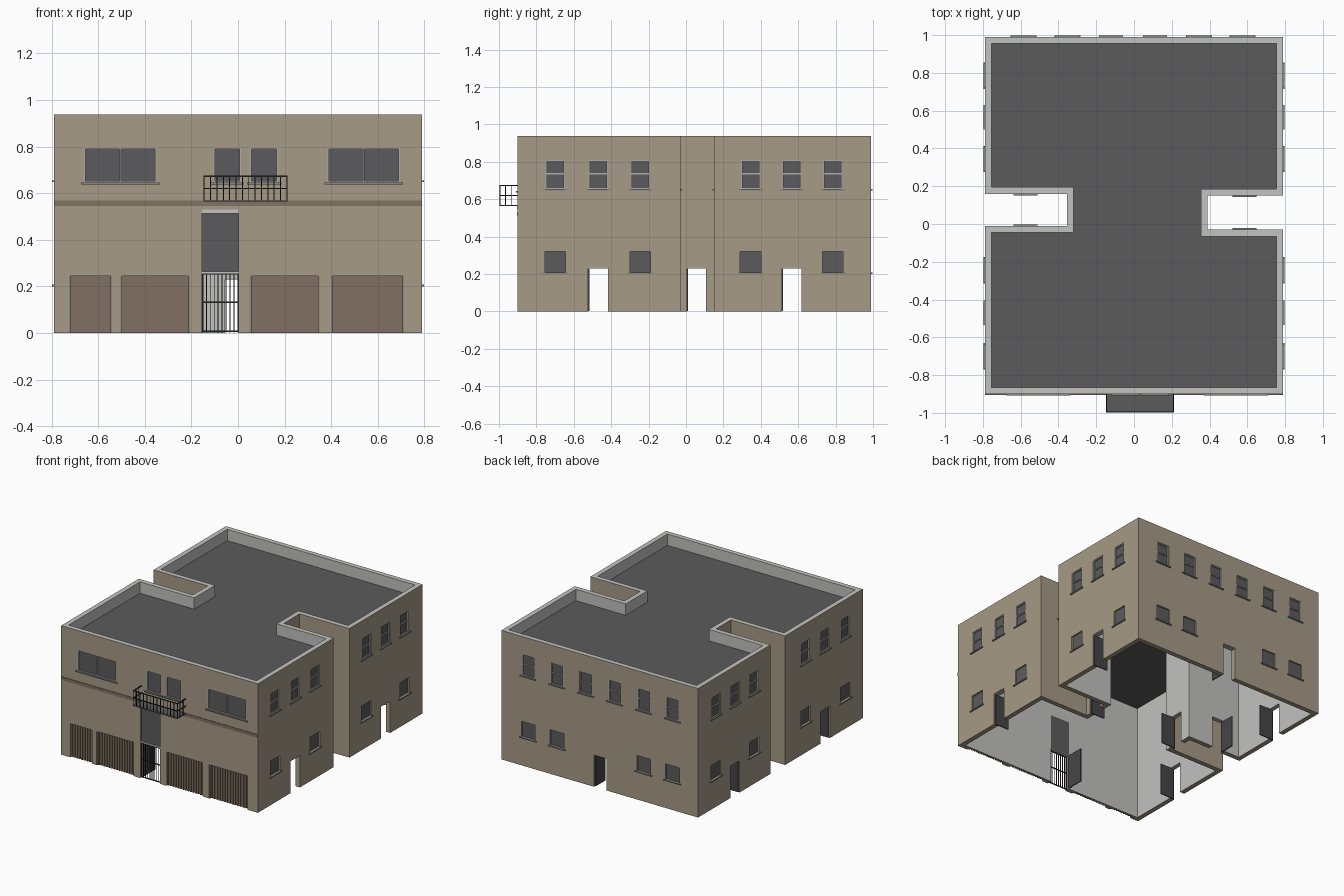
import bpy, bmesh
from mathutils import Vector

cube = bpy.data.objects.get("Cube")
if cube:
    bpy.data.objects.remove(cube)


def material(name, r, g, b):
    m = bpy.data.materials.new(name)
    m.use_nodes = True
    m.diffuse_color = (r, g, b, 1)
    m.node_tree.nodes["Principled BSDF"].inputs["Base Color"].default_value = (r, g, b, 1)
    return m


BEIGE = material("beige render", .38, .325, .24)
LIGHT = material("light plaster", .54, .54, .53)
ROOF = material("dark roof", .105, .105, .107)
GLASS = material("grey glass", .105, .105, .11)
FRAME = material("window frame grey", .42, .42, .42)
SILL = material("sill grey", .25, .25, .24)
BROWN = material("brown band", .23, .17, .13)
GARAGE = material("garage brown", .22, .16, .12)
IRON = material("black iron", .025, .025, .028)
DOOR = material("dark door", .06, .06, .065)

# Each wall: axis of its normal, position, outward sign
WALLS = {
    "front": (1, -.90, -1), "back": (1, .99, 1),
    "left": (0, .79, 1), "right": (0, -.79, -1),
    "left_notch": (0, .39, 1), "right_notch": (0, -.355, -1),
    "left_notch_front": (1, -.03, 1), "left_notch_back": (1, .15, -1),
    "right_notch_front": (1, -.01, 1), "right_notch_back": (1, .16, -1),
}
HEIGHT, THICK, ROOF_Z = .937, .035, .855
parts = {}


def box(name, mat, wall, u, z, d):
    """Box on a wall: u along it, z up, d outward from its face."""
    axis, pos, sign = WALLS[wall]
    across = [pos + sign * v for v in d]
    x, y = (across, u) if axis == 0 else (u, across)
    parts.setdefault(name, (mat, []))[1].append((x, y, z))


def build(name, mat, boxes):
    bm = bmesh.new()
    for b in boxes:
        lo = Vector([min(a) for a in b])
        hi = Vector([max(a) for a in b])
        geo = bmesh.ops.create_cube(bm, size=1)
        for v in geo["verts"]:
            v.co = (lo + hi) / 2 + v.co * (hi - lo)
    return finish(name, bm, [mat])


def finish(name, bm, mats):
    me = bpy.data.meshes.new(name)
    bmesh.ops.recalc_face_normals(bm, faces=bm.faces)
    bm.to_mesh(me)
    bm.free()
    for m in mats:
        me.materials.append(m)
    ob = bpy.data.objects.new(name, me)
    bpy.context.collection.objects.link(ob)
    return ob


def cut(wall, u, z, depth):
    box("wall_cutter", BEIGE, wall, u, z, (-depth, .03))


# H-shaped outline, counter-clockwise
outline = [Vector(p) for p in [
    (-.79, -.9), (.79, -.9), (.79, -.03), (.39, -.03), (.39, .15), (.79, .15),
    (.79, .99), (-.79, .99), (-.79, .16), (-.355, .16), (-.355, -.01), (-.79, -.01)]]
inner = []
for i, p in enumerate(outline):
    a = (p - outline[i - 1]).normalized()
    b = (outline[(i + 1) % len(outline)] - p).normalized()
    inner.append(p + THICK * Vector((-a.y - b.y, a.x + b.x)))

# Shell of outer walls, parapet and light lining
bm = bmesh.new()
rings = [[bm.verts.new((p.x, p.y, z)) for p in loop]
         for loop, z in [(outline, 0), (outline, HEIGHT), (inner, HEIGHT), (inner, 0)]]
for k in range(4):
    r, s = rings[k], rings[(k + 1) % 4]
    for i in range(len(r)):
        j = (i + 1) % len(r)
        f = bm.faces.new((r[i], r[j], s[j], s[i]))
        f.material_index = 1 if k in (1, 2) else 0
walls = finish("outer_walls", bm, [BEIGE, LIGHT])

# Sunken roof slab
bm = bmesh.new()
f = bm.faces.new([bm.verts.new((p.x, p.y, ROOF_Z)) for p in inner])
ext = bmesh.ops.extrude_face_region(bm, geom=[f])
for v in ext["geom"]:
    if isinstance(v, bmesh.types.BMVert):
        v.co.z -= .01
finish("roof_slab", bm, [ROOF])


def window(wall, u0, u1, z0, z1, bars_u=(), bars_z=(), frame=.006):
    cut(wall, (u0, u1), (z0, z1), .015)
    box("window_glass", GLASS, wall, (u0, u1), (z0, z1), (-.016, -.011))
    if frame:
        for a, b in [(u0, u0 + frame), (u1 - frame, u1)] + [(c - .003, c + .003) for c in bars_u]:
            box("window_frames", FRAME, wall, (a, b), (z0, z1), (-.015, -.002))
        for a, b in [(z0, z0 + frame), (z1 - frame, z1)] + [(c - .004, c + .004) for c in bars_z]:
            box("window_frames", FRAME, wall, (u0, u1), (a, b), (-.015, -.003))
    box("window_sills", SILL, wall, (u0 - .014, u1 + .014), (z0 - .008, z0), (-.01, .008))


def upper_window(wall, c):
    window(wall, c - .05, c + .05, .655, .81, bars_z=(.735,))


def lower_window(wall, c):
    window(wall, c - .055, c + .055, .208, .32, frame=0)


def open_door(wall, u0, u1, hinge):
    cut(wall, (u0, u1), (-.02, .235), .06)
    leaf = (u0, u0 + .007) if hinge < 0 else (u1 - .007, u1)
    box("open_door_leaves", DOOR, wall, leaf, (.002, .233), (-.12, -.01))
    box("door_heads", FRAME, wall, (u0, u1), (.229, .235), (-THICK, -.003))


# Side walls: three windows up, window-door-window down, on both halves
for side in ("left", "right"):
    for centres in ((-.70, -.47, -.245), (.345, .565, .785)):
        for c in centres:
            upper_window(side, c)
        lower_window(side, centres[0])
        lower_window(side, centres[2])
        open_door(side, centres[1] - .053, centres[1] + .053, -1)
    open_door(side + "_notch", .005, .108, -1)
    c = .585 if side == "left" else -.575
    for end in ("_notch_front", "_notch_back"):
        upper_window(side + end, c)
open_door("right_notch_back", -.63, -.525, -1)

# Back wall
for i in range(6):
    c = -.585 + i * .232
    upper_window("back", c)
    if i not in (2, 3):
        lower_window("back", c)
open_door("back", -.055, .045, 1)

# Front windows and band
for u0, u1 in ((-.66, -.35), (.385, .695)):
    window("front", u0, u1, .645, .795, bars_u=((u0 + u1) / 2,))
for u0, u1 in ((-.105, .012), (.052, .172)):
    window("front", u0, u1, .645, .795)
box("front_band", BROWN, "front", (-.79, .79), (.545, .568), (-.005, .004))

# Ribbed garage doors
for u0, u1 in ((-.725, -.54), (-.505, -.205), (.05, .35), (.398, .712)):
    cut("front", (u0, u1), (-.02, .245), .025)
    box("garage_doors", GARAGE, "front", (u0, u1), (0, .245), (-.026, -.018))
    n = int((u1 - u0) / .02)
    for i in range(n):
        a = u0 + (i + .25) * (u1 - u0) / n
        box("garage_ribs", GARAGE, "front", (a, a + .01), (0, .245), (-.02, -.012))
    for a in (u0, u1 - .007):
        box("garage_jambs", SILL, "front", (a, a + .007), (0, .245), (-.025, -.004))

# Entrance: glazed panel above an iron gate, leaf open behind
E0, E1 = -.155, .002
cut("front", (E0, E1), (-.02, .53), .06)
box("entrance_glass", GLASS, "front", (E0, E1), (.26, .515), (-THICK, -.012))
box("entrance_lintel", LIGHT, "front", (E0, E1), (.512, .53), (-THICK, .003))
box("entrance_transom", LIGHT, "front", (E0, E1), (.256, .264), (-THICK, -.005))
box("entrance_leaf", DOOR, "front", (E0, E0 + .007), (.002, .255), (-.165, -THICK))
for i in range(10):
    a = E0 + i * (E1 - E0 - .004) / 9
    box("entrance_gate", IRON, "front", (a, a + .004), (.003, .256), (-.012, -.008))
for z in (.004, .128, .25):
    box("entrance_gate", IRON, "front", (E0, E1), (z, z + .006), (-.013, -.007))

# Balcony with iron railing
B0, B1, OUT = -.147, .212, .097
box("balcony_floor", ROOF, "front", (B0, B1), (.563, .569), (0, OUT))
for z in (.617, .67):
    box("balcony_rail", IRON, "front", (B0, B1), (z, z + .006), (OUT - .005, OUT))
    for a in (B0, B1 - .005):
        box("balcony_rail", IRON, "front", (a, a + .005), (z, z + .006), (0, OUT))
for i in range(14):
    a = B0 + i * (B1 - B0 - .004) / 13
    box("balcony_rail", IRON, "front", (a, a + .004), (.563, .673), (OUT - .004, OUT))
for a in (B0, B1 - .004):
    for d in (.03, .063):
        box("balcony_rail", IRON, "front", (a, a + .004), (.563, .673), (d, d + .004))

for name, (mat, boxes) in parts.items():
    ob = build(name, mat, boxes)
    if name == "wall_cutter":
        ob.hide_render = True
        ob.hide_viewport = True
        mod = walls.modifiers.new("openings", 'BOOLEAN')
        mod.operation = 'DIFFERENCE'
        mod.solver = 'EXACT'
        mod.object = ob
